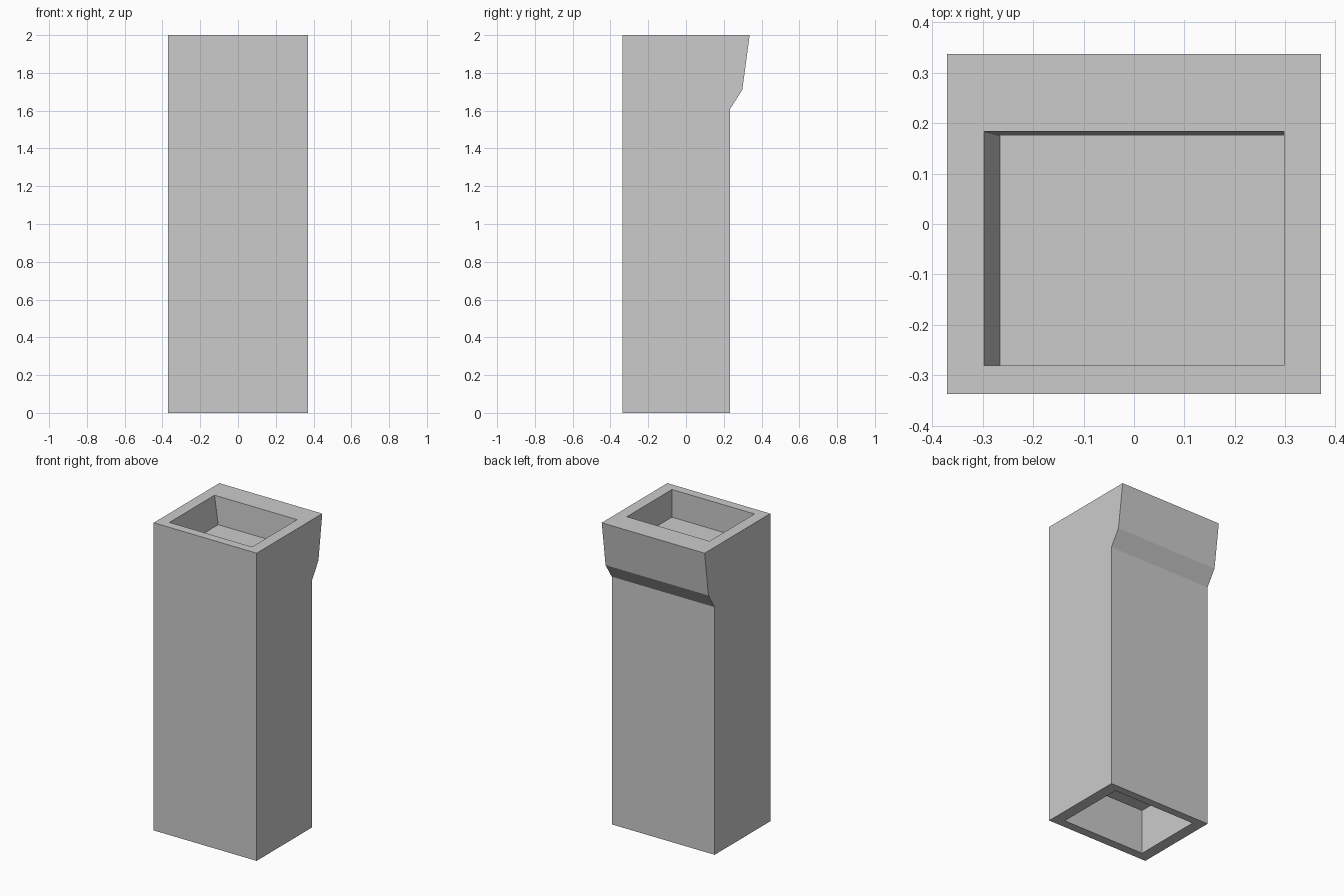
import bpy
import bmesh

default_cube = bpy.data.objects.get("Cube")
if default_cube:
    bpy.data.objects.remove(default_cube, do_unlink=True)

# Single plain colour
grey = bpy.data.materials.new("light_grey")
grey.use_nodes = True
colour = (0.6, 0.6, 0.6, 1)
grey.diffuse_color = colour
grey.node_tree.nodes["Principled BSDF"].inputs["Base Color"].default_value = colour


def loft(name, first, second):
    """Closed solid between two matching outlines."""
    bm = bmesh.new()
    a = [bm.verts.new(p) for p in first]
    b = [bm.verts.new(p) for p in second]
    bm.faces.new(a)
    bm.faces.new(b)
    for i in range(len(a)):
        j = (i + 1) % len(a)
        bm.faces.new((a[i], a[j], b[j], b[i]))
    bmesh.ops.recalc_face_normals(bm, faces=bm.faces)
    mesh = bpy.data.meshes.new(name)
    bm.to_mesh(mesh)
    bm.free()
    mesh.materials.append(grey)
    obj = bpy.data.objects.new(name, mesh)
    bpy.context.collection.objects.link(obj)
    return obj


def rect(x0, x1, y0, y1, z):
    return [(x0, y0, z), (x1, y0, z), (x1, y1, z), (x0, y1, z)]


def carve(body, cutter):
    """Cut a recess out of the body and discard the cutter."""
    cutter.hide_render = True
    mod = body.modifiers.new(cutter.name, "BOOLEAN")
    mod.operation = "DIFFERENCE"
    mod.solver = "EXACT"
    mod.object = cutter
    bpy.context.view_layer.objects.active = body
    bpy.ops.object.modifier_apply(modifier=mod.name)
    bpy.data.objects.remove(cutter, do_unlink=True)


# Column body: side profile with a flared lip at the back
half_width = 0.37
profile = [(-0.337, 0), (0.234, 0), (0.234, 1.61),
           (0.298, 1.71), (0.337, 2), (-0.337, 2)]
column = loft("column_body",
              [(-half_width, y, z) for y, z in profile],
              [(half_width, y, z) for y, z in profile])

# Top recess, with sloping right and back walls
carve(column, loft("top_recess",
                   rect(-0.265, 0.297, -0.28, 0.175, 1.82),
                   rect(-0.297, 0.297, -0.28, 0.183, 2.001)))

# Straight recess in the underside
carve(column, loft("bottom_recess",
                   rect(-0.297, 0.297, -0.28, 0.183, -0.01),
                   rect(-0.297, 0.297, -0.28, 0.183, 0.29)))
